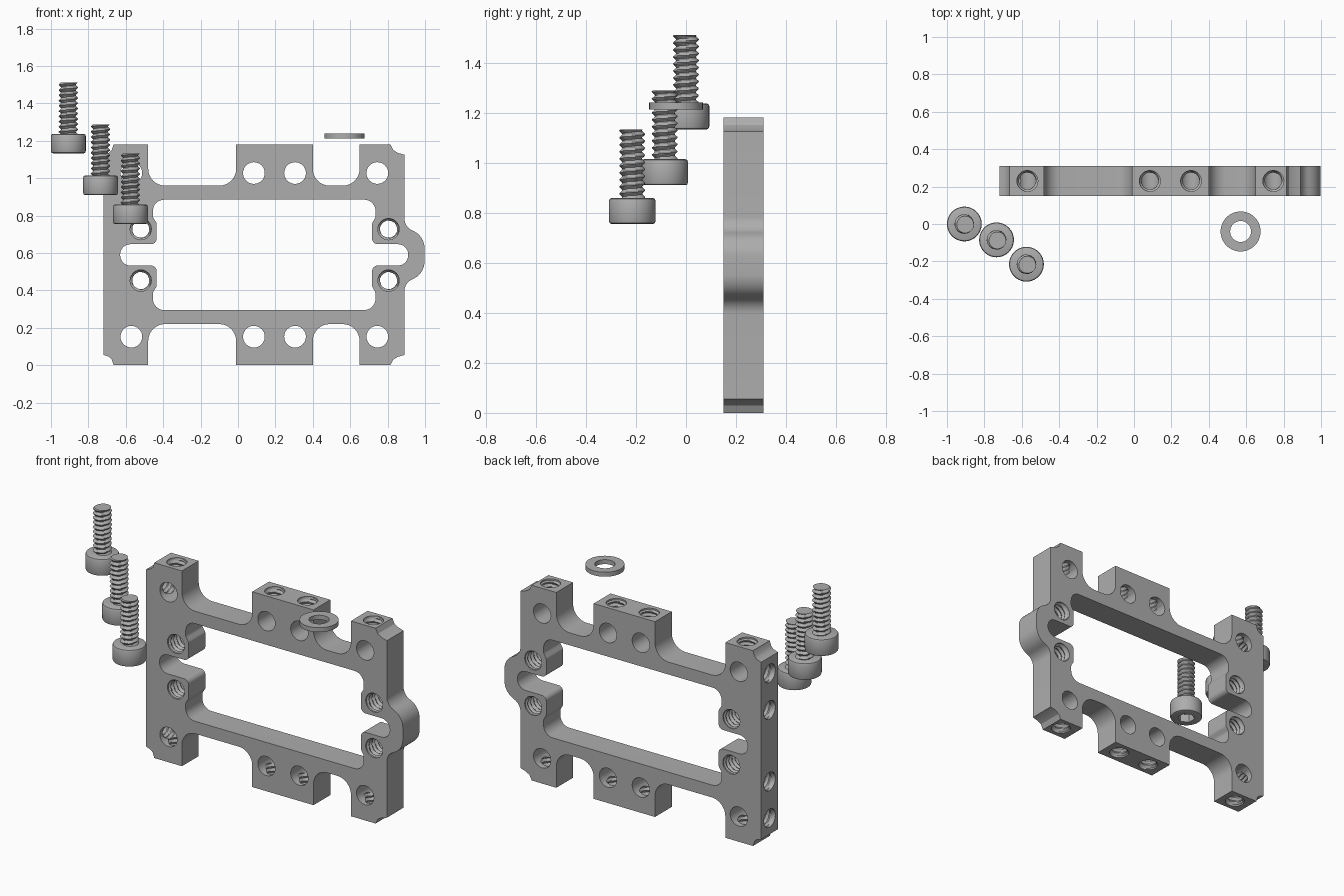
import bpy, bmesh, math
from math import pi, sin, cos, tan
from mathutils import Vector, Matrix

if "Cube" in bpy.data.objects:
    bpy.data.objects.remove(bpy.data.objects["Cube"])

steel = bpy.data.materials.new("grey steel")
steel.use_nodes = True
GREY = (0.42, 0.42, 0.42, 1)
steel.diffuse_color = GREY
steel.node_tree.nodes["Principled BSDF"].inputs["Base Color"].default_value = GREY

MID = 0.59                      # height of the frame's mirror line
BACK, FRONT = 0.31, 0.15
DEPTH_MID = (BACK + FRONT) / 2
PITCH = 0.028


def make(name, bm):
    bmesh.ops.recalc_face_normals(bm, faces=bm.faces)
    mesh = bpy.data.meshes.new(name)
    bm.to_mesh(mesh)
    bm.free()
    mesh.materials.append(steel)
    ob = bpy.data.objects.new(name, mesh)
    bpy.context.collection.objects.link(ob)
    return ob


def select(ob):
    bpy.ops.object.select_all(action='DESELECT')
    ob.select_set(True)
    bpy.context.view_layer.objects.active = ob


def smooth(ob):
    select(ob)
    bpy.ops.object.shade_smooth_by_angle(angle=math.radians(30))


def cut(ob, cutter):
    cutter.hide_render = True
    select(ob)
    mod = ob.modifiers.new("cut", 'BOOLEAN')
    mod.operation, mod.solver, mod.object = 'DIFFERENCE', 'EXACT', cutter
    bpy.ops.object.modifier_apply(modifier=mod.name)
    bpy.data.objects.remove(cutter)


def rounded(corners):
    """Polygon of (x, h, radius) corners with filleted corners."""
    out = []
    for i, (x, h, r) in enumerate(corners):
        p = Vector((x, h))
        if not r:
            out.append(p)
            continue
        a = (Vector(corners[i - 1][:2]) - p).normalized()
        b = (Vector(corners[(i + 1) % len(corners)][:2]) - p).normalized()
        half = a.angle(b) / 2
        centre = p + (a + b).normalized() * r / sin(half)
        start, end = p + a * r / tan(half) - centre, p + b * r / tan(half) - centre
        turn = start.angle_signed(end)
        for k in range(9):
            t = -turn * k / 8
            out.append(centre + Vector((start.x * cos(t) - start.y * sin(t),
                                        start.x * sin(t) + start.y * cos(t))))
    return out


def mirrored(half):
    return half + [(x, -h, r) for x, h, r in reversed(half)]


def prism(name, points, y0, y1):
    bm = bmesh.new()
    face = bm.faces.new([bm.verts.new((p.x, y0, MID + p.y)) for p in points])
    ext = bmesh.ops.extrude_face_region(bm, geom=[face])
    bmesh.ops.translate(bm, vec=(0, y1 - y0, 0),
                        verts=[v for v in ext["geom"] if isinstance(v, bmesh.types.BMVert)])
    return make(name, bm)


def rod(bm, start, axis, length, radius, seg=32):
    """Plain cylinder running from start along axis."""
    turn = Vector((0, 0, 1)).rotation_difference(Vector(axis)).to_matrix().to_4x4()
    place = Matrix.Translation(start) @ turn @ Matrix.Translation((0, 0, length / 2))
    bmesh.ops.create_cone(bm, cap_ends=True, segments=seg, radius1=radius,
                          radius2=radius, depth=length, matrix=place)


def threaded_rod(bm, start, axis, length, r_in, r_out, collars=(0, 0), seg=24):
    """Helical thread from start along axis; collars are plain lengths at both ends."""
    turn = Vector((0, 0, 1)).rotation_difference(Vector(axis)).to_matrix().to_4x4()
    place = Matrix.Translation(start) @ turn
    rows = round(length / PITCH * 6)
    rings = []
    for j in range(rows + 1):
        z = length * j / rows
        ring = []
        for i in range(seg):
            wave = abs(((z / PITCH - i / seg) % 1) * 2 - 1)
            r = r_in + (r_out - r_in) * wave
            if z < collars[0] or z > length - collars[1]:
                r = r_out
            a = 2 * pi * i / seg
            ring.append(bm.verts.new(place @ Vector((r * cos(a), r * sin(a), z))))
        rings.append(ring)
    for lo, hi in zip(rings, rings[1:]):
        for i in range(seg):
            k = (i + 1) % seg
            bm.faces.new((lo[i], lo[k], hi[k], hi[i]))
    bm.faces.new(rings[0][::-1])
    bm.faces.new(rings[-1])


# Frame plate: upper half outline, mirrored downwards
outline = [
    (0.997, 0.10, 0.10), (0.89, 0.15, 0.07), (0.89, 0.535, 0), (0.855, 0.545, 0),
    (0.83, 0.56, 0), (0.815, 0.59, 0), (0.65, 0.59, 0), (0.65, 0.37, 0.09),
    (0.40, 0.37, 0.09), (0.40, 0.59, 0), (-0.01, 0.59, 0), (-0.01, 0.37, 0.09),
    (-0.48, 0.37, 0.09), (-0.48, 0.59, 0), (-0.665, 0.59, 0), (-0.675, 0.56, 0),
    (-0.69, 0.545, 0), (-0.72, 0.535, 0)]
window = [
    (0.91, 0.057, 0.055), (0.717, 0.057, 0.03), (0.717, 0.17, 0.03), (0.735, 0.20, 0.03),
    (0.735, 0.295, 0.06), (-0.455, 0.295, 0.06), (-0.455, 0.20, 0.03),
    (-0.435, 0.17, 0.03), (-0.435, 0.057, 0.03), (-0.63, 0.057, 0.055)]
frame = prism("frame", rounded(mirrored(outline)), FRONT, BACK)
cut(frame, prism("window_cutter", rounded(mirrored(window)), FRONT - 0.1, BACK + 0.1))

# Plain holes front to back, and threaded holes from above and below
columns = (-0.57, 0.085, 0.305, 0.745)
plain, upright, inner, side = (bmesh.new() for _ in range(4))
for s in (-1, 1):
    z = MID + s * 0.4375
    for x in columns:
        rod(plain, (x, FRONT - 0.02, z), (0, 1, 0), BACK - FRONT + 0.04, 0.058)
        threaded_rod(upright, (x, DEPTH_MID, MID + s * 0.6), (0, 0, -s), 0.165,
                     0.044, 0.056, (0.02, 0))
    # Threaded holes beside the slots, and in the side wall
    for x in (-0.52, 0.805):
        threaded_rod(inner, (x, FRONT - 0.01, MID + s * 0.1375), (0, 1, 0),
                     BACK - FRONT + 0.02, 0.045, 0.057, (0.02, 0.02))
    for h in (0.4375, 0.216):
        threaded_rod(side, (-0.73, DEPTH_MID, MID + s * h), (1, 0, 0), 0.16,
                     0.044, 0.055, (0.02, 0))
for name, bm in (("plain", plain), ("upright", upright), ("inner", inner), ("side", side)):
    cut(frame, make(name + "_hole_cutter", bm))
smooth(frame)

# Socket head bolts, head down
for n, (x, y, z) in enumerate(((-0.907, 0, 1.133), (-0.735, -0.085, 0.91),
                               (-0.575, -0.215, 0.755)), 1):
    bm = bmesh.new()
    rod(bm, (x, y, z), (0, 0, 1), 0.104, 0.093, 40)
    rims = [e for e in bm.edges if abs(e.verts[0].co.z - e.verts[1].co.z) < 1e-4]
    bmesh.ops.bevel(bm, geom=rims, offset=0.011, segments=2, profile=0.5, affect='EDGES')
    head = make(f"bolt_head_{n}", bm)
    bm = bmesh.new()
    rod(bm, (x, y, z - 0.01), (0, 0, 1), 0.06, 0.05, 6)
    cut(head, make("socket_cutter", bm))
    smooth(head)
    bm = bmesh.new()
    threaded_rod(bm, (x, y, z + 0.1), (0, 0, 1), 0.278, 0.038, 0.053)
    smooth(make(f"bolt_shank_{n}", bm))

# Washer
bm = bmesh.new()
rod(bm, (0.57, -0.04, 1.213), (0, 0, 1), 0.027, 0.107, 48)
washer = make("washer", bm)
bm = bmesh.new()
rod(bm, (0.57, -0.04, 1.2), (0, 0, 1), 0.06, 0.056, 32)
cut(washer, make("washer_hole_cutter", bm))
smooth(washer)
